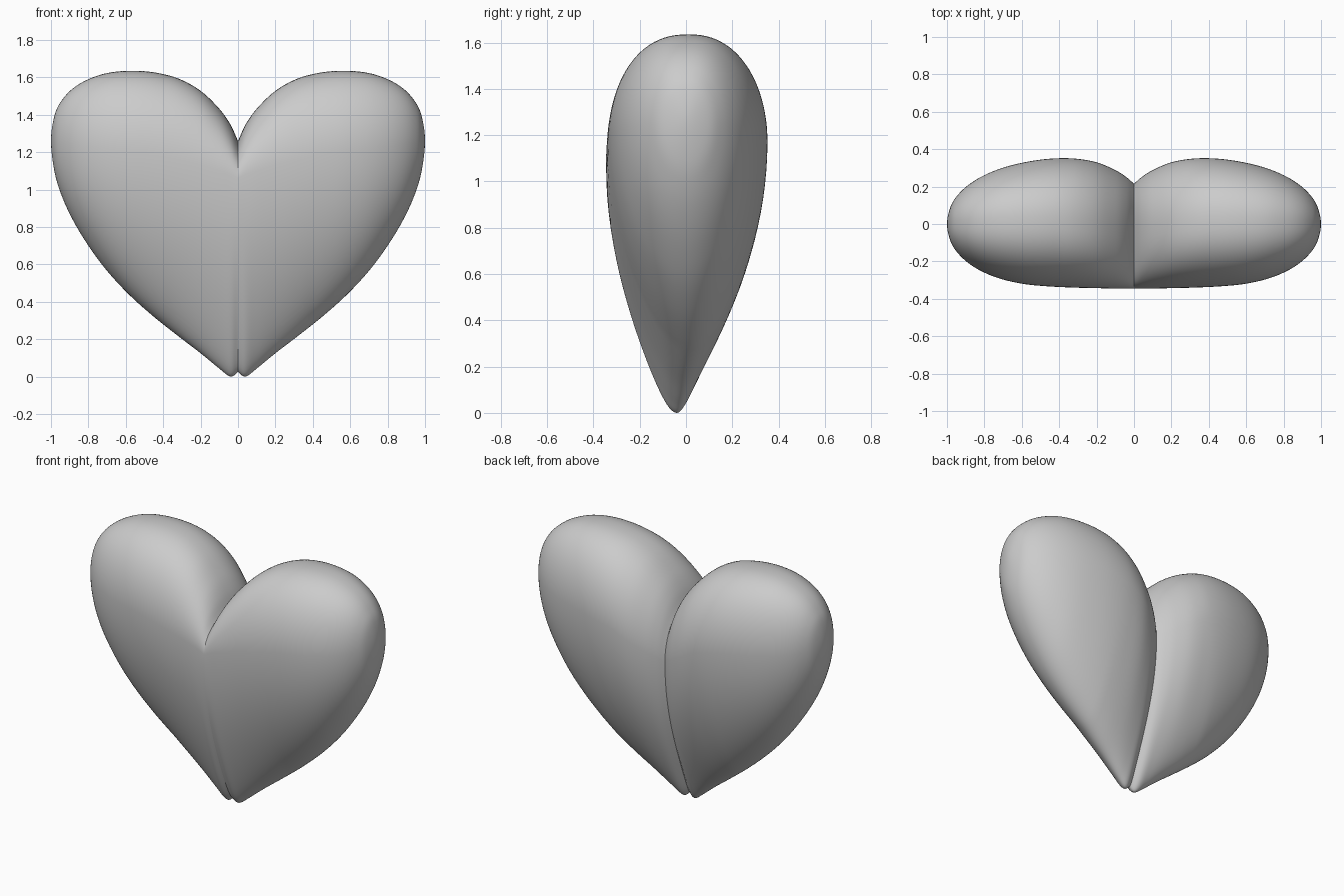
import bpy, bmesh, math

if "Cube" in bpy.data.objects:
    bpy.data.objects.remove(bpy.data.objects["Cube"])

# Side-on slices of one lobe, from the centre seam outwards:
# x, top z, bottom z, z of widest point, front y, back y, bottom taper
SLICES = [
    (0.00, 1.26, 0.025, 1.06, -0.345, 0.215, 0.64),
    (0.04, 1.347, 0.00, 1.08, -0.345, 0.25, 0.57),
    (0.10, 1.432, 0.043, 1.10, -0.345, 0.288, 0.51),
    (0.20, 1.528, 0.125, 1.13, -0.343, 0.33, 0.42),
    (0.32, 1.594, 0.217, 1.16, -0.340, 0.350, 0.33),
    (0.45, 1.627, 0.32, 1.19, -0.334, 0.349, 0.24),
    (0.58, 1.635, 0.436, 1.21, -0.322, 0.331, 0.17),
    (0.70, 1.623, 0.565, 1.22, -0.297, 0.301, 0.1),
    (0.80, 1.59, 0.70, 1.23, -0.26, 0.261, 0.05),
    (0.88, 1.543, 0.832, 1.24, -0.213, 0.213, 0.0),
    (0.94, 1.48, 0.96, 1.25, -0.158, 0.158, 0.0),
    (0.98, 1.40, 1.09, 1.25, -0.095, 0.095, 0.0),
    (1.00, 1.26, 1.26, 1.26, 0.0, 0.0, 0.0),
]
STEPS, SEGS = 5, 96


def catmull(p0, p1, p2, p3, t):
    return [0.5 * (2 * b + (c - a) * t + (2 * a - 5 * b + 4 * c - d) * t * t
                   + (3 * b - a - 3 * c + d) * t ** 3)
            for a, b, c, d in zip(p0, p1, p2, p3)]


def ring(x, ztop, zbot, zmid, yf, yb, taper):
    ymid = (-0.045 + 0.055 * min(x / 0.4, 1)) * min(1, (1 - x) * 4)
    inner = max(0, 1 - x / 0.3)
    pts = []
    for i in range(SEGS):
        a = 2 * math.pi * i / SEGS
        s, w = math.sin(a), math.cos(a)
        # The back is widest a little lower near the seam
        zm = zmid - 0.1 * inner * max(w, 0)
        z = zm + s * ((ztop - zm) if s > 0 else (zm - zbot))
        if s < 0:
            t = taper * (0.88 + 0.14 * inner if w > 0 else 0.9 - 0.06 * inner)
            w *= 1 - t * s * s
        else:
            w = math.copysign(abs(w) ** 0.86, w)
        y = ymid + w * ((yb - ymid) if w > 0 else (ymid - yf))
        pts.append((max(x, 0), y, z))
    return pts


# Extra end slices: straight on at the seam, rounded over at the outer tip
first = [2 * a - b for a, b in zip(SLICES[0], SLICES[1])]
x, zt, zb, zm, yf, yb, tp = SLICES[-2]
last = (x, zb, zt, zm, yb, yf, tp)
keys = [first] + SLICES + [last]
stations = []
for k in range(1, len(keys) - 2):
    for j in range(STEPS):
        stations.append(catmull(*keys[k - 1:k + 3], j / STEPS))
stations.append(SLICES[-1])

# Loft the lobe, leaving the hidden seam side open
bm = bmesh.new()
rings = [[bm.verts.new(p) for p in ring(*s)] for s in stations]
for r0, r1 in zip(rings, rings[1:]):
    for i in range(SEGS):
        j = (i + 1) % SEGS
        bm.faces.new((r0[i], r0[j], r1[j], r1[i]))
bmesh.ops.remove_doubles(bm, verts=bm.verts, dist=1e-5)
bmesh.ops.recalc_face_normals(bm, faces=bm.faces)
# Make sure the open shell faces outwards
f = max(bm.faces, key=lambda q: q.calc_center_median().x)
if f.normal.x < 0:
    bmesh.ops.reverse_faces(bm, faces=bm.faces)
mesh = bpy.data.meshes.new("heart")
bm.to_mesh(mesh)
bm.free()
heart = bpy.data.objects.new("heart", mesh)
bpy.context.collection.objects.link(heart)
bpy.context.view_layer.objects.active = heart
heart.select_set(True)
bpy.ops.object.shade_smooth_by_angle(angle=math.radians(40))

# Second lobe, unmerged so the seam stays crisp
mirror = heart.modifiers.new("second_lobe", 'MIRROR')
mirror.use_mirror_merge = False
